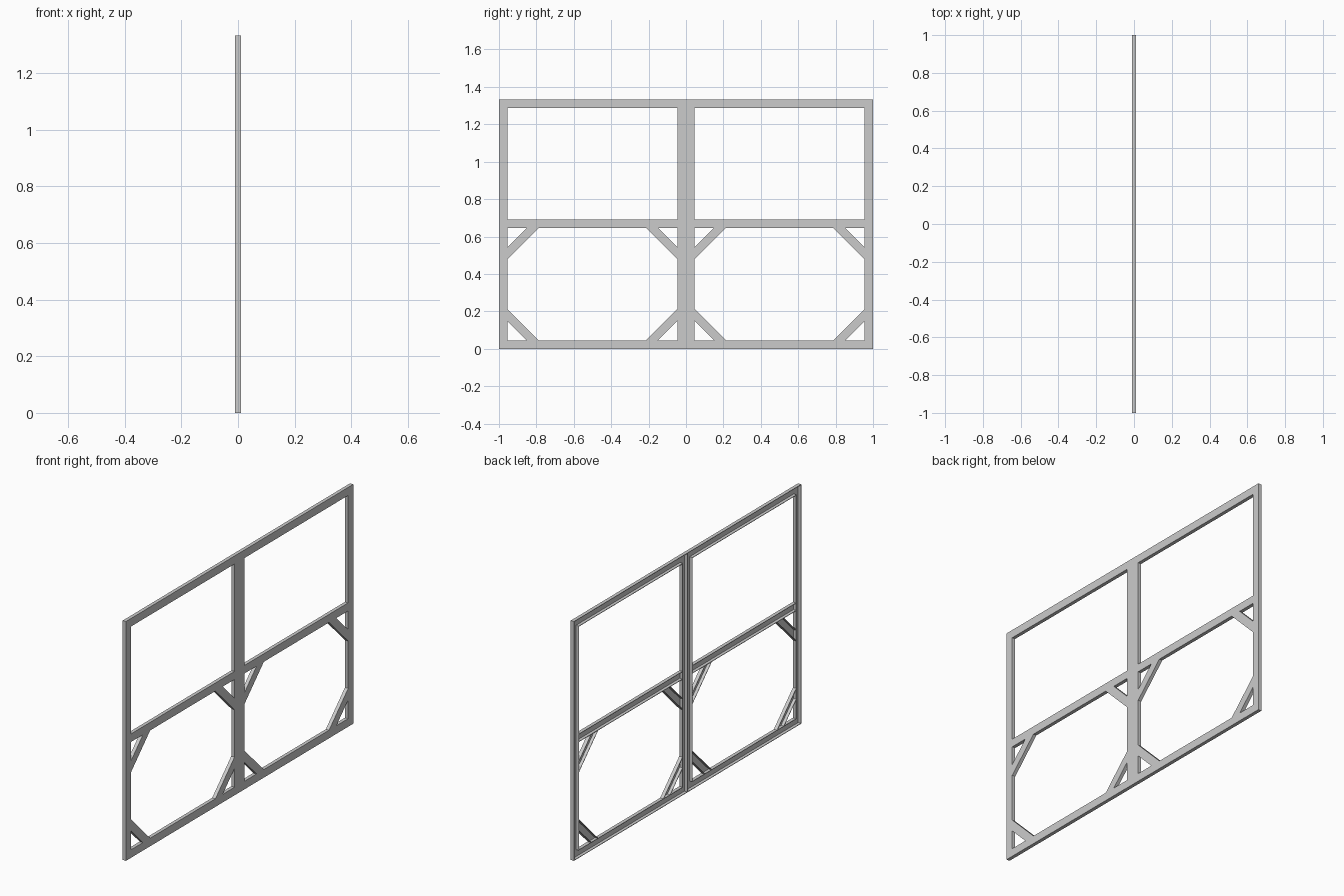
import bpy, bmesh

if "Cube" in bpy.data.objects:
    bpy.data.objects.remove(bpy.data.objects["Cube"])

H, W, D = 1.333, 0.045, 0.01   # height, bar width, half depth
MID0, MID1 = 0.645, 0.69       # middle rail
WALL = 0.003                   # sheet thickness


def channel(name, a0, a1, b0, b1):
    """U-channel bar, open towards -x; each end is a segment in the yz plane."""
    f = WALL / W
    section = [(0, -D), (0, D), (1, D), (1, -D),
               (1 - f, -D), (1 - f, D - WALL), (f, D - WALL), (f, -D)]
    bm = bmesh.new()
    ends = []
    for p, q in ((a0, a1), (b0, b1)):
        ends.append([bm.verts.new((x, p[0] + (q[0] - p[0]) * u, p[1] + (q[1] - p[1]) * u))
                     for u, x in section])
    n = len(section)
    for i in range(n):
        j = (i + 1) % n
        bm.faces.new((ends[0][i], ends[0][j], ends[1][j], ends[1][i]))
    bm.faces.new(ends[0])
    bm.faces.new(ends[1])
    bmesh.ops.recalc_face_normals(bm, faces=bm.faces)
    me = bpy.data.meshes.new(name)
    bm.to_mesh(me)
    bm.free()
    bpy.context.collection.objects.link(bpy.data.objects.new(name, me))


for side, s in (("left", -1), ("right", 1)):
    # mitred outer frame of one panel
    outer = [(0, 0), (s, 0), (s, H), (0, H)]
    inner = [(s * W, W), (s * (1 - W), W), (s * (1 - W), H - W), (s * W, H - W)]
    for i, part in enumerate(("bottom_rail", "outer_post", "top_rail", "centre_post")):
        j = (i + 1) % 4
        channel(f"{side}_{part}", outer[i], inner[i], outer[j], inner[j])
    # middle rail
    channel(f"{side}_middle_rail", (s * W, MID0), (s * W, MID1),
            (s * (1 - W), MID0), (s * (1 - W), MID1))
    # diagonal braces in the four lower corners
    for yname, cy, dy in (("inner", W, 1), ("outer", 1 - W, -1)):
        for zname, cz, dz in (("lower", W, 1), ("upper", MID0, -1)):
            a, b = 0.104, 0.168
            channel(f"{side}_{yname}_{zname}_brace",
                    (s * cy, cz + dz * a), (s * cy, cz + dz * b),
                    (s * (cy + dy * a), cz), (s * (cy + dy * b), cz))
